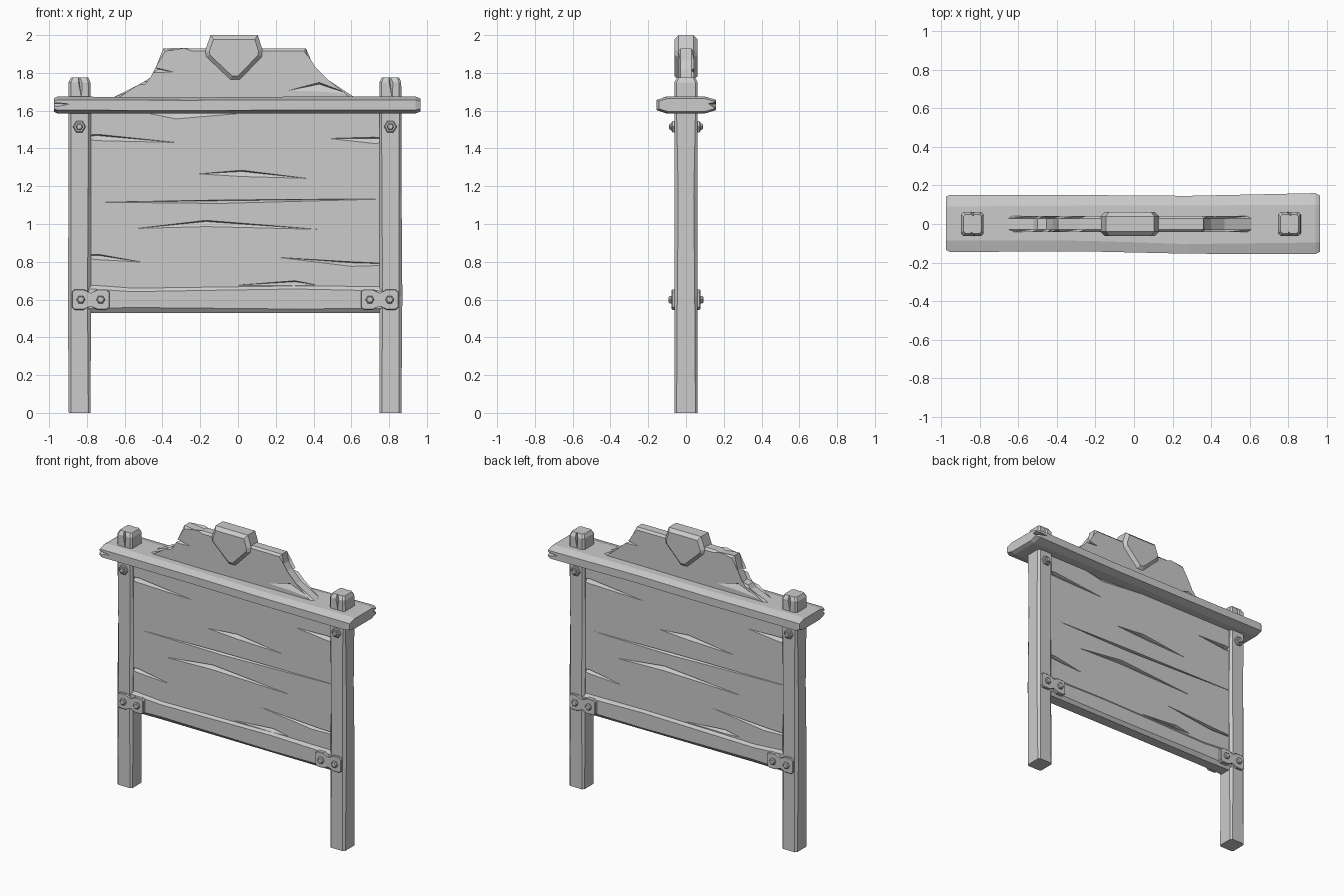
import bpy, bmesh
from math import cos, sin, pi

if "Cube" in bpy.data.objects:
    bpy.data.objects.remove(bpy.data.objects["Cube"])


def finish(name, bm):
    bmesh.ops.recalc_face_normals(bm, faces=bm.faces[:])
    me = bpy.data.meshes.new(name)
    bm.to_mesh(me)
    bm.free()
    ob = bpy.data.objects.new(name, me)
    bpy.context.collection.objects.link(ob)
    return ob


def prism(name, pts, y0, y1, bevel=0.0, both=False):
    """Extrude an x-z outline from y0 (back side) to y1 (visible side)."""
    bm = bmesh.new()
    a = [bm.verts.new((x, y0, z)) for x, z in pts]
    b = [bm.verts.new((x, y1, z)) for x, z in pts]
    caps = [bm.faces.new(a), bm.faces.new(b)]
    for i in range(len(pts)):
        j = (i + 1) % len(pts)
        bm.faces.new((a[i], a[j], b[j], b[i]))
    if bevel:
        rim = [e for f in (caps if both else caps[1:]) for e in f.edges]
        bmesh.ops.bevel(bm, geom=rim, offset=bevel, segments=1, affect='EDGES')
    return finish(name, bm)


def loft(name, sections, axis):
    """Chamfered beam; section = (t, centre u, v, half u, v, chamfer u, v)."""
    bm = bmesh.new()
    rings = []
    for t, cu, cv, hu, hv, ku, kv in sections:
        ring = []
        for u, v in ((hu, hv - kv), (hu - ku, hv), (ku - hu, hv), (-hu, hv - kv),
                     (-hu, kv - hv), (ku - hu, -hv), (hu - ku, -hv), (hu, kv - hv)):
            p = (cu + u, cv + v)
            ring.append(bm.verts.new((t, *p) if axis == 'X' else (*p, t)))
        rings.append(ring)
    for r, s in zip(rings, rings[1:]):
        for i in range(8):
            bm.faces.new((r[i], r[i - 1], s[i - 1], s[i]))
    bm.faces.new(rings[0])
    bm.faces.new(rings[-1])
    return finish(name, bm)


def carve(ob, cracks, surface, depth, flip, vertical=False):
    """Cut V-shaped cracks into the front, and turned half round into the back."""
    bm = bmesh.new()
    for turn in (False, True):
        def vert(a, b, y):
            x, z = (b, a) if vertical else (a, b)
            return bm.verts.new((flip - x, -y, z) if turn else (x, y, z))
        for al, bl, am, top, low, ar, br in cracks:
            outline = ((al, bl), (am, top), (ar, br), (am, low))
            o = [vert(*p, -surface - 0.03) for p in outline]
            s = [vert(*p, -surface - 0.001) for p in outline]
            apex = vert(am, 0.8 * top + 0.2 * low, -surface + depth)
            bm.faces.new(o)
            for i in range(4):
                bm.faces.new((o[i], o[i - 1], s[i - 1], s[i]))
                bm.faces.new((s[i], s[i - 1], apex))
    cutter = finish("crack_cutter", bm)
    cutter.hide_render = True
    mod = ob.modifiers.new("cracks", 'BOOLEAN')
    mod.operation, mod.solver, mod.object = 'DIFFERENCE', 'EXACT', cutter
    bpy.context.view_layer.objects.active = ob
    bpy.ops.object.modifier_apply(modifier=mod.name)
    bpy.data.objects.remove(cutter)


# Board panel with long cracks
panel = prism("board_panel", [(-.80, .58), (.77, .58), (.77, 1.63), (-.80, 1.63)], .04, -.04)
carve(panel, [
    (-.95, 1.46, -.74, 1.475, 1.44, -.31, 1.43),
    (.47, 1.453, .72, 1.46, 1.425, .95, 1.44),
    (-.22, 1.265, .02, 1.285, 1.25, .38, 1.24),
    (-.75, 1.115, -.10, 1.127, 1.108, .90, 1.135),
    (-.55, .975, -.17, 1.02, .985, .45, .97),
    (-.95, .83, -.74, .84, .81, -.50, .797),
    (.19, .825, .60, .80, .775, .95, .785),
    (-.02, .675, .30, .70, .672, .42, .678),
    (-.50, 1.59, -.33, 1.592, 1.555, .02, 1.585)], .04, .022, -.03)

# Crest board above the cap plank
crest = prism("crest_board", [
    (-.66, 1.65), (-.66, 1.67), (-.52, 1.725), (-.50, 1.752), (-.455, 1.762),
    (-.42, 1.83), (-.395, 1.93), (-.285, 1.917), (-.25, 1.93), (.36, 1.93),
    (.372, 1.865), (.40, 1.82), (.47, 1.75), (.61, 1.675), (.61, 1.65)],
    .042, -.042, .014, True)
carve(crest, [(-.60, 1.82, -.43, 1.826, 1.80, -.34, 1.805),
              (.26, 1.705, .43, 1.75, 1.70, .60, 1.685)], .042, .02, 0)

# Keystone block
prism("keystone", [(-.175, 1.915), (-.145, 2.0), (.105, 2.0), (.13, 1.92), (.128, 1.885),
                   (.01, 1.762), (-.04, 1.762), (-.17, 1.885)], .062, -.062, .022, True)

# Cap plank: wide, thin and slightly wavy
cap = loft("cap_plank", [
    (-.975, .003, 1.63, .138, .035, .05, .015),
    (-.955, .003, 1.63, .148, .045, .06, .018),
    (-.25, .004, 1.628, .146, .042, .055, .015),
    (.28, -.004, 1.63, .150, .044, .05, .017),
    (.94, .002, 1.63, .158, .045, .06, .018),
    (.965, .002, 1.63, .146, .035, .05, .015)], 'X')
carve(cap, [(-1.1, 1.62, -.965, 1.643, 1.617, -.88, 1.635)], .148, .03, 0)

# Lower rail between the posts
loft("lower_rail", [
    (-.80, 0, .605, .056, .075, .018, .022),
    (-.56, 0, .600, .053, .070, .02, .028),
    (.30, 0, .603, .055, .073, .018, .02),
    (.77, 0, .600, .056, .071, .018, .025)], 'X')

# Posts, with split tops
for side, cx in (("left", -.838), ("right", .807)):
    s = 1 if cx > 0 else -1
    post = loft(side + "_post", [
        (0, cx, 0, .058, .062, .012, .012),
        (.62, cx + .002 * s, 0, .061, .060, .018, .014),
        (1.15, cx, 0, .059, .061, .014, .02),
        (1.60, cx, 0, .059, .062, .012, .012),
        (1.75, cx - .001, 0, .058, .062, .012, .012),
        (1.775, cx, 0, .046, .048, .01, .01)], 'Z')
    carve(post, [(1.66, cx + .01, 1.78, cx - .012, cx + .016, 1.85, cx)],
          .062, .022, 2 * cx, True)


def hexagon(cx, cz, r):
    return [(cx + r * cos(pi * i / 3), cz + r * sin(pi * i / 3)) for i in range(6)]


# Straps and bolts, on the front (-1) and back (1)
quarter = [(.10, .04), (.085, .054), (.035, .054), (.005, .032)]
half = quarter + [(-x, z) for x, z in quarter[::-1]]
strap = half + [(x, -z) for x, z in half[::-1]]
for f, face in ((-1, "front"), (1, "back")):
    for side, cx, bx in (("left", -.78, -.84), ("right", .75, .807)):
        tag = f"{face}_{side}"
        prism(tag + "_strap", [(cx + x, .6 + z) for x, z in strap],
              f * .05, f * .076, .004)
        for n, dx in ((1, -.052), (2, .053)):
            prism(f"{tag}_strap_bolt_{n}", hexagon(cx + dx, .6, .023), f * .07, f * .092, .006)
        prism(tag + "_upper_washer", hexagon(bx, 1.515, .034), f * .05, f * .076, .005)
        prism(tag + "_upper_bolt", hexagon(bx, 1.515, .019), f * .07, f * .09, .005)
